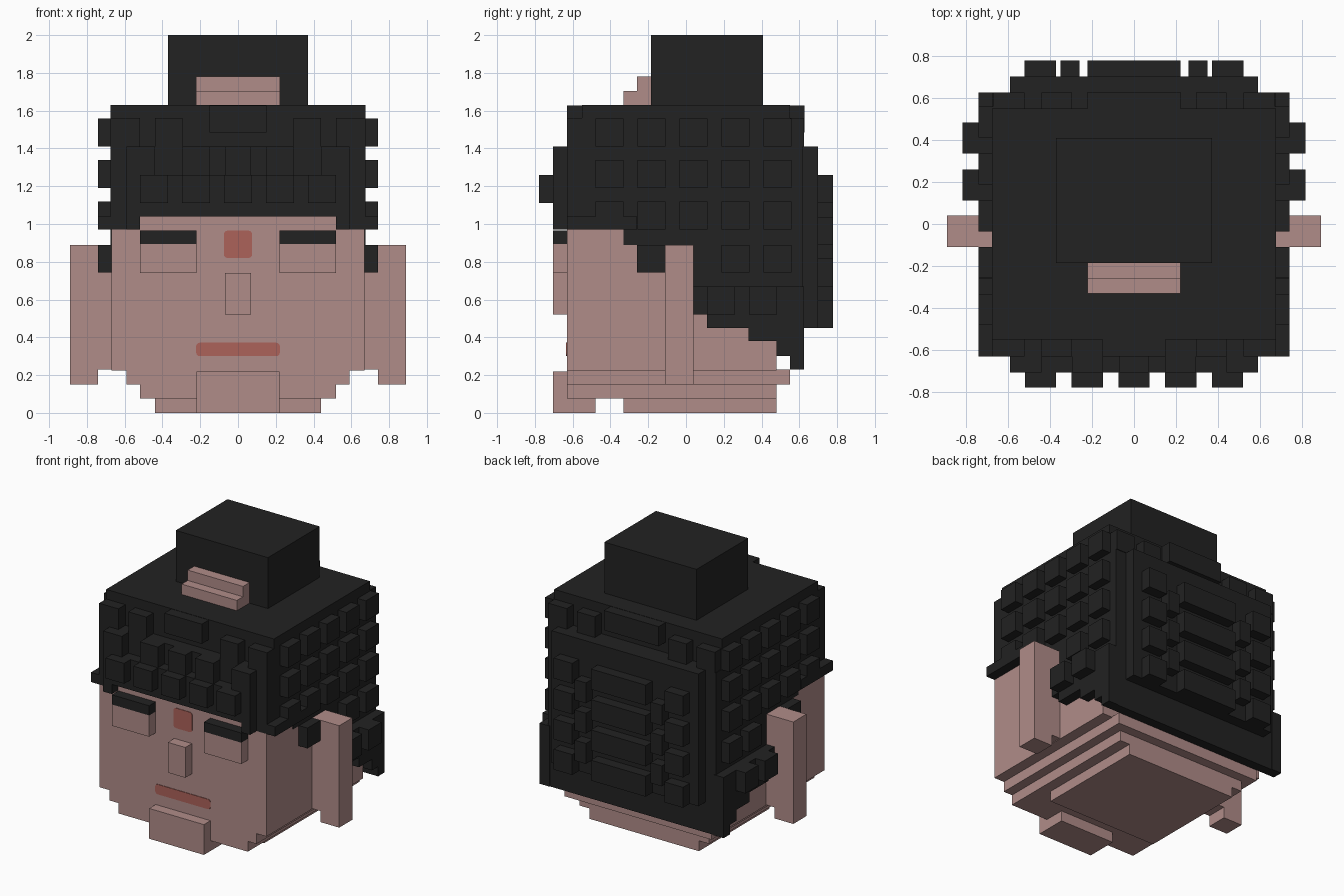
import bpy, bmesh
from mathutils import Matrix, Vector

if "Cube" in bpy.data.objects:
    bpy.data.objects.remove(bpy.data.objects["Cube"])


def material(name, rgb):
    m = bpy.data.materials.new(name)
    m.use_nodes = True
    m.diffuse_color = (*rgb, 1)
    bsdf = next(n for n in m.node_tree.nodes if n.type == 'BSDF_PRINCIPLED')
    bsdf.inputs["Base Color"].default_value = (*rgb, 1)
    return m


SKIN = material("dusty skin", (0.434, 0.262, 0.250))
HAIR = material("black hair", (0.016, 0.016, 0.016))
RED = material("muted red", (0.413, 0.122, 0.102))


def finish(name, bm, mat):
    bmesh.ops.recalc_face_normals(bm, faces=bm.faces)
    me = bpy.data.meshes.new(name)
    bm.to_mesh(me)
    bm.free()
    me.materials.append(mat)
    ob = bpy.data.objects.new(name, me)
    bpy.context.collection.objects.link(ob)
    return ob


def boxes(name, mat, items, mirror=False):
    """Each item is x0, x1, y0, y1, z0, z1; mirror adds its copy across x."""
    if mirror:
        items = items + [(-b, -a, *rest) for a, b, *rest in items]
    bm = bmesh.new()
    for x0, x1, y0, y1, z0, z1 in items:
        size = Matrix.Diagonal((x1 - x0, y1 - y0, z1 - z0, 1))
        mid = Vector((x0 + x1, y0 + y1, z0 + z1)) / 2
        bmesh.ops.create_cube(bm, size=1, matrix=Matrix.Translation(mid) @ size)
    return finish(name, bm, mat)


def slab(name, mat, profile, ranges):
    """Extrude a side profile of (y, z) points across each x range."""
    bm = bmesh.new()
    for x0, x1 in ranges:
        f = bm.faces.new([bm.verts.new((x0, y, z)) for y, z in profile])
        ext = bmesh.ops.extrude_face_region(bm, geom=[f])
        moved = [v for v in ext["geom"] if isinstance(v, bmesh.types.BMVert)]
        bmesh.ops.translate(bm, verts=moved, vec=(x1 - x0, 0, 0))
    return finish(name, bm, mat)


# Head, stepped jaw and forehead
boxes("head", SKIN, [(-.67, .67, -.63, .48, .225, .97)])
boxes("jaw_steps", SKIN, [(-.59, .59, -.63, .55, .15, .23),
                          (-.52, .52, -.63, .48, .075, .15),
                          (-.44, .44, -.33, .48, 0, .075)])
boxes("forehead", SKIN, [(-.52, .52, -.635, -.5, .97, 1.04)])
boxes("chin", SKIN, [(-.22, .22, -.705, -.48, 0, .22)])

# Face
boxes("nose", SKIN, [(-.07, .07, -.705, -.6, .52, .74)])
boxes("eyelids", SKIN, [(.22, .52, -.705, -.6, .74, .895)], True)
boxes("eyebrows", HAIR, [(.22, .52, -.705, -.6, .895, .965)], True)
boxes("ears", SKIN, [(.74, .89, -.11, .04, .15, .89),
                     (.66, .74, -.11, .04, .23, .89)], True)


def rounded_plate(name, w, z0, z1, r):
    ob = boxes(name, RED, [(-w, w, -.634, -.627, z0, z1)])
    bm = bmesh.new()
    bm.from_mesh(ob.data)
    edges = [e for e in bm.edges
             if abs(e.verts[0].co.y - e.verts[1].co.y) > .001]
    bmesh.ops.bevel(bm, geom=edges, offset=r, segments=3, affect='EDGES', profile=.5)
    bm.to_mesh(ob.data)
    bm.free()


rounded_plate("forehead_mark", .075, .82, .965, .02)
rounded_plate("mouth", .222, .30, .372, .02)

# Hair mass with a stepped hairline
slab("hair", HAIR, [
    (-.55, 1.63), (-.55, 1.41), (-.63, 1.41), (-.63, .97), (-.33, .97),
    (-.33, .89), (-.26, .89), (-.26, .745), (.04, .745), (.04, .52),
    (.11, .52), (.11, .45), (.33, .45), (.33, .38), (.48, .38), (.48, .30),
    (.55, .30), (.55, .23), (.62, .23), (.62, 1.41), (.55, 1.41), (.55, 1.63)],
    [(-.674, .674)])
slab("nape_hair", HAIR, [
    (.04, .67), (.04, .52), (.11, .52), (.11, .45), (.33, .45), (.33, .38),
    (.48, .38), (.48, .30), (.55, .30), (.55, .23), (.625, .23), (.625, .67)],
    [(-.74, -.66), (.66, .74)])
boxes("temple_hair", HAIR, [(.66, .74, -.63, -.26, .97, 1.04)], True)
boxes("fringe", HAIR, [(-.59, .59, -.705, -.6, 1.04, 1.26)])
boxes("fringe_ends", HAIR, [(.52, .59, -.705, -.6, .97, 1.04)], True)
boxes("back_hair", HAIR, [(-.59, .59, .6, .70, .45, 1.41)])

# Curls on both sides
P, C = .2225, .148
side = [(.66, .74, -.48 + P * i, -.48 + P * i + C, z, z + C)
        for z in (1.41, 1.19, .97) for i in range(5)]
side += [(.66, .74, y, y + C, .742, .89) for y in (-.26, .187, .41)]
side += [(.70, .816, y, y + C, .52, .67) for y in (.112, .334)]
boxes("side_curls", HAIR, side, True)

# Curls along the front
boxes("fringe_curls", HAIR, [(P * i - C / 2, P * i + C / 2, -.777, -.69, 1.112, 1.26)
                             for i in range(-2, 3)])
boxes("upper_front_curls", HAIR, [(.52, .674, -.63, -.5, 1.41, 1.56),
                                  (.295, .44, -.63, -.5, 1.41, 1.56),
                                  (.15, .295, -.705, -.6, 1.26, 1.41),
                                  (.44, .59, -.705, -.6, 1.26, 1.41)], True)
boxes("center_front_curls", HAIR, [(-.15, .15, -.63, -.5, 1.485, 1.628),
                                   (-.07, .07, -.705, -.6, 1.19, 1.41)])

# Curls on the back, alternating wide and small blocks
boxes("back_center_curls", HAIR,
      [(-.22, .22, .69, .777, z, z + C) for z in (1.112, .89, .67, .45)]
      + [(-.22, .22, .5, .628, 1.485, 1.628)])
back = [(.37, .52, .69, .777, z, z + C) for z in (1.112, .89, .67, .45)]
back += [(.26, .35, .69, .777, z, z + C) for z in (1.0, .78, .56)]
back += [(.295, .44, .5, .625, 1.41, 1.56), (.52, .67, .5, .625, 1.41, 1.56)]
boxes("back_curls", HAIR, back, True)

# Top bun with a stepped ornament in front
boxes("bun", HAIR, [(-.37, .37, -.185, .408, 1.6, 2.0)])
boxes("bun_ornament", SKIN, [(-.222, .222, -.33, -.18, 1.61, 1.705),
                             (-.222, .222, -.26, -.18, 1.705, 1.78)])
